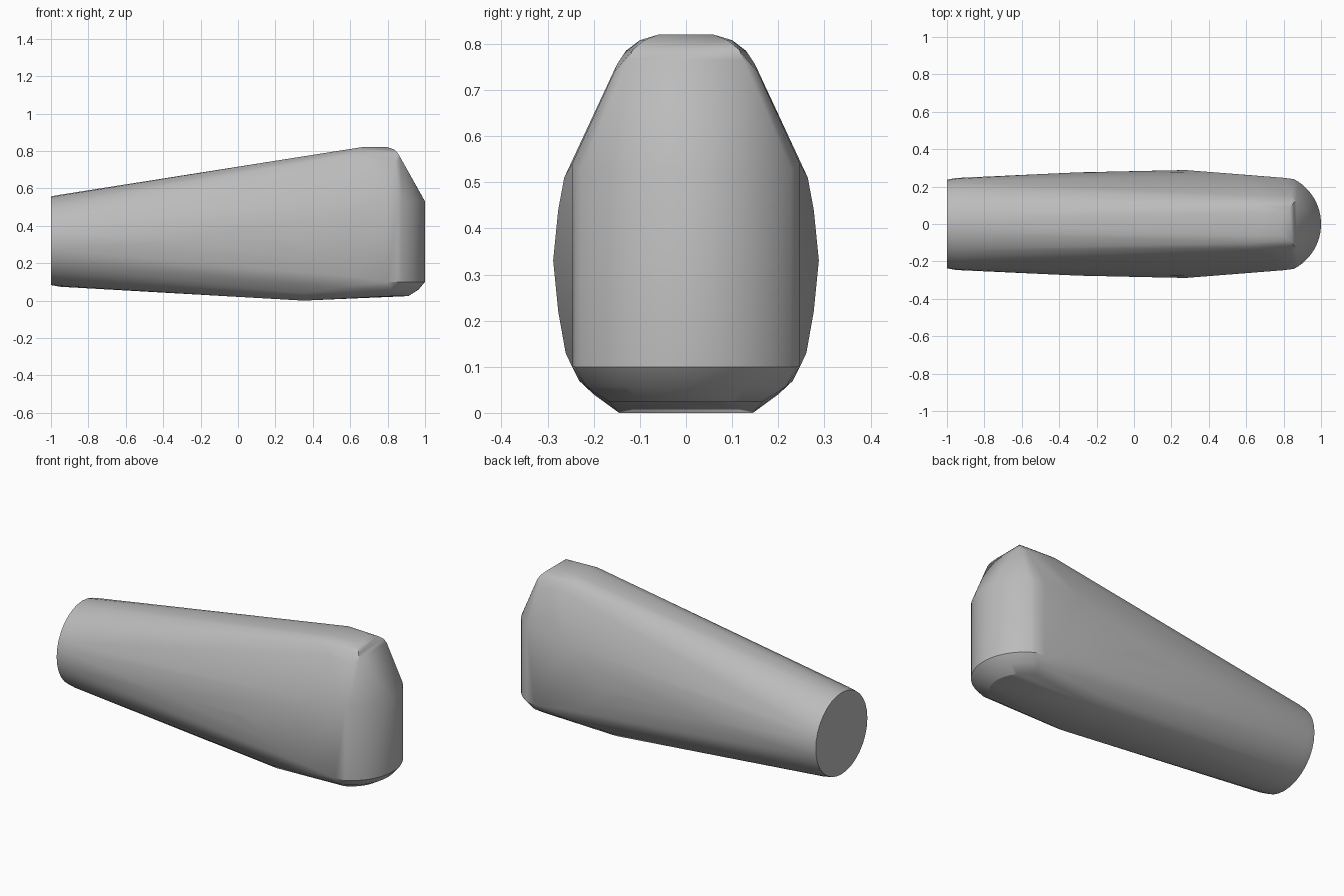
import bpy, bmesh
from math import sin, cos, pi, acos

cube = bpy.data.objects.get("Cube")
if cube:
    bpy.data.objects.remove(cube, do_unlink=True)

grey = bpy.data.materials.new("plain grey")
grey.use_nodes = True
grey.diffuse_color = (0.5, 0.5, 0.5, 1)
grey.node_tree.nodes["Principled BSDF"].inputs["Base Color"].default_value = (0.5, 0.5, 0.5, 1)

points = []


def ring(x, radius, count=32):
    """Circular section of the tapered handle, across x."""
    for i in range(count):
        a = 2 * pi * i / count
        points.append((x, radius * cos(a), 0.32 + radius * sin(a)))


def nose_arc(z, radius, back, centre=0.729, count=24):
    """Horizontal arc of the rounded nose, starting at x = back."""
    reach = acos((back - centre) / radius)
    for i in range(count + 1):
        a = reach * (2 * i / count - 1)
        points.append((centre + radius * cos(a), radius * sin(a), z))


def both_sides(*half):
    for x, y, z in half:
        points.extend([(x, y, z), (x, -y, z)])


# Round handle end with a slight edge bevel
ring(-1, 0.237)
ring(-0.95, 0.246)

# Upright nose and its rounded underside
nose_arc(0.53, 0.271, 0.855)
nose_arc(0.10, 0.271, 0.855)
nose_arc(0.058, 0.236, 0.82)
nose_arc(0.024, 0.181, 0.80)

# Flat top with rounded shoulders
both_sides((0.66, 0.06, 0.82), (0.80, 0.06, 0.82),
           (0.64, 0.10, 0.808), (0.835, 0.09, 0.808),
           (0.63, 0.13, 0.785), (0.855, 0.115, 0.788),
           (0.70, 0.15, 0.755), (0.868, 0.125, 0.765),
           (0.80, 0.165, 0.72), (0.84, 0.155, 0.74))

# Flat cheeks bounded by a curved edge
both_sides((0.20, 0.287, 0.32), (0.28, 0.288, 0.33), (0.42, 0.277, 0.44),
           (0.58, 0.264, 0.51), (0.80, 0.247, 0.54),
           (0.42, 0.277, 0.22), (0.62, 0.261, 0.13), (0.80, 0.247, 0.10),
           (-0.3, 0.276, 0.32))

# Keel under the body
both_sides((0.35, 0.145, 0.0), (0.35, 0.20, 0.04), (0.55, 0.232, 0.07))

bm = bmesh.new()
for p in points:
    bm.verts.new(p)
hull = bmesh.ops.convex_hull(bm, input=bm.verts)
bmesh.ops.delete(bm, geom=[v for v in bm.verts if not v.link_faces], context='VERTS')
bmesh.ops.dissolve_limit(bm, angle_limit=0.015, verts=bm.verts, edges=bm.edges)
bmesh.ops.recalc_face_normals(bm, faces=bm.faces)

mesh = bpy.data.meshes.new("tapered_body")
bm.to_mesh(mesh)
bm.free()
mesh.materials.append(grey)
body = bpy.data.objects.new("tapered_body", mesh)
bpy.context.collection.objects.link(body)

bpy.ops.object.select_all(action='DESELECT')
body.select_set(True)
bpy.context.view_layer.objects.active = body
bpy.ops.object.shade_smooth_by_angle(angle=0.5)
